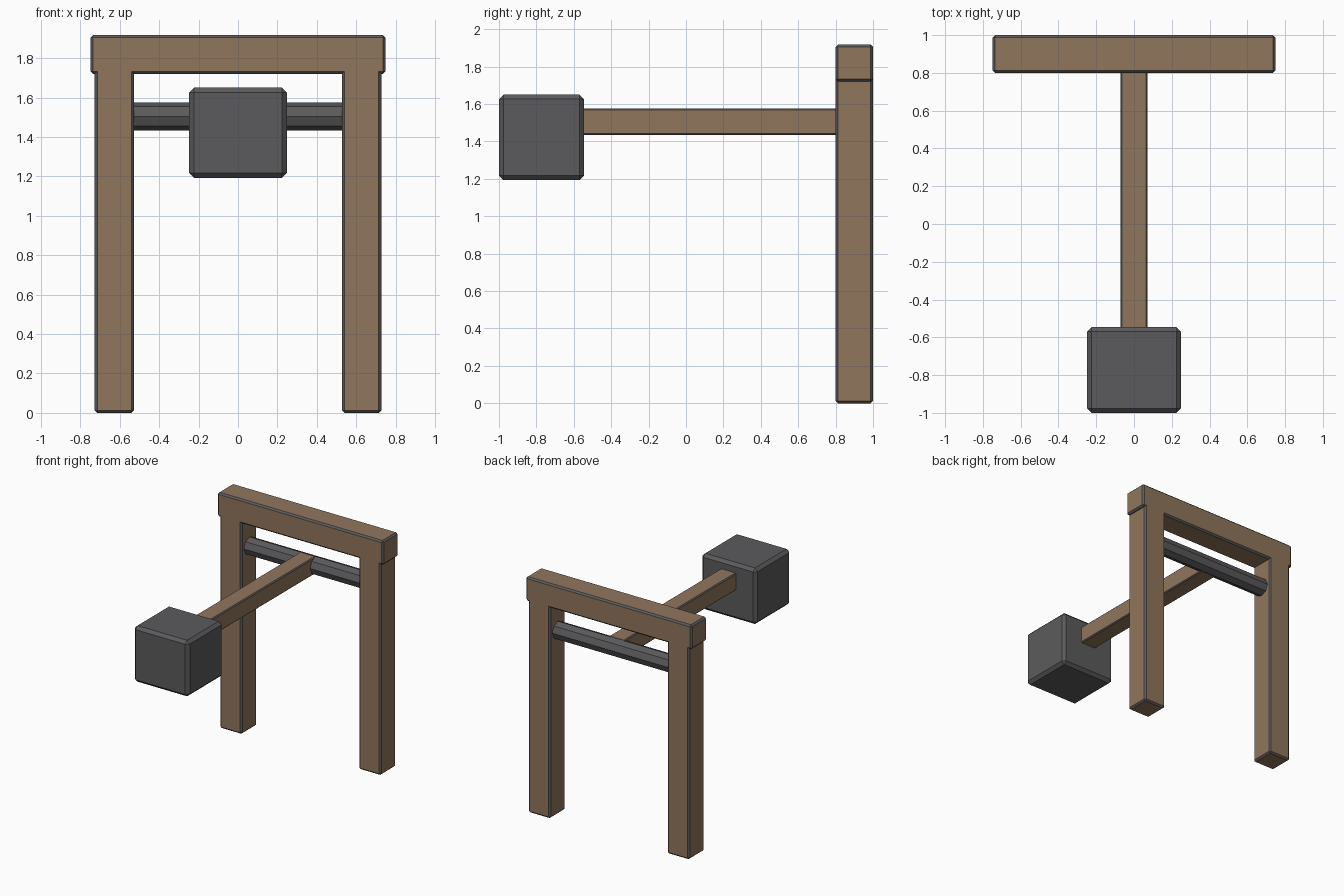
import bpy
import math

cube = bpy.data.objects.get("Cube")
if cube:
    bpy.data.objects.remove(cube, do_unlink=True)


def material(name, color):
    mat = bpy.data.materials.new(name)
    mat.use_nodes = True
    mat.diffuse_color = color
    mat.node_tree.nodes["Principled BSDF"].inputs["Base Color"].default_value = color
    return mat


wood = material("brown wood", (0.28, 0.18, 0.107, 1))
iron = material("dark grey iron", (0.105, 0.105, 0.11, 1))


def box(name, low, high, face_mat, bevel):
    """Chamfered block between two corners, with iron-coloured edges."""
    center = [(a + b) / 2 for a, b in zip(low, high)]
    bpy.ops.mesh.primitive_cube_add(size=1, location=center)
    obj = bpy.context.object
    obj.name = name
    obj.scale = [b - a for a, b in zip(low, high)]
    bpy.ops.object.transform_apply(location=False, rotation=False, scale=True)
    obj.data.materials.append(face_mat)
    obj.data.materials.append(iron)
    mod = obj.modifiers.new("chamfer", "BEVEL")
    mod.width = bevel
    mod.segments = 1
    mod.limit_method = "NONE"
    mod.material = 1
    return obj


# Frame: two posts and a top beam, flush front and back
for side, x in (("left", 0.627), ("right", -0.627)):
    box(side + "_post", (x - 0.1, 0.8, 0), (x + 0.1, 1, 1.84), wood, 0.013)
box("top_beam", (-0.748, 0.8, 1.72), (0.748, 1, 1.918), wood, 0.013)

# Eight-sided axle between the posts
bpy.ops.mesh.primitive_cylinder_add(
    vertices=8, radius=0.071, depth=1.08, location=(0, 0.9, 1.505),
    rotation=(0, math.pi / 2, 0))
axle = bpy.context.object
axle.name = "axle"
axle.data.materials.append(iron)

# Swinging handle and heavy head
box("handle", (-0.071, -0.6, 1.435), (0.071, 0.9, 1.576), wood, 0.008)
box("hammer_head", (-0.248, -1, 1.193), (0.248, -0.545, 1.65), iron, 0.024)
